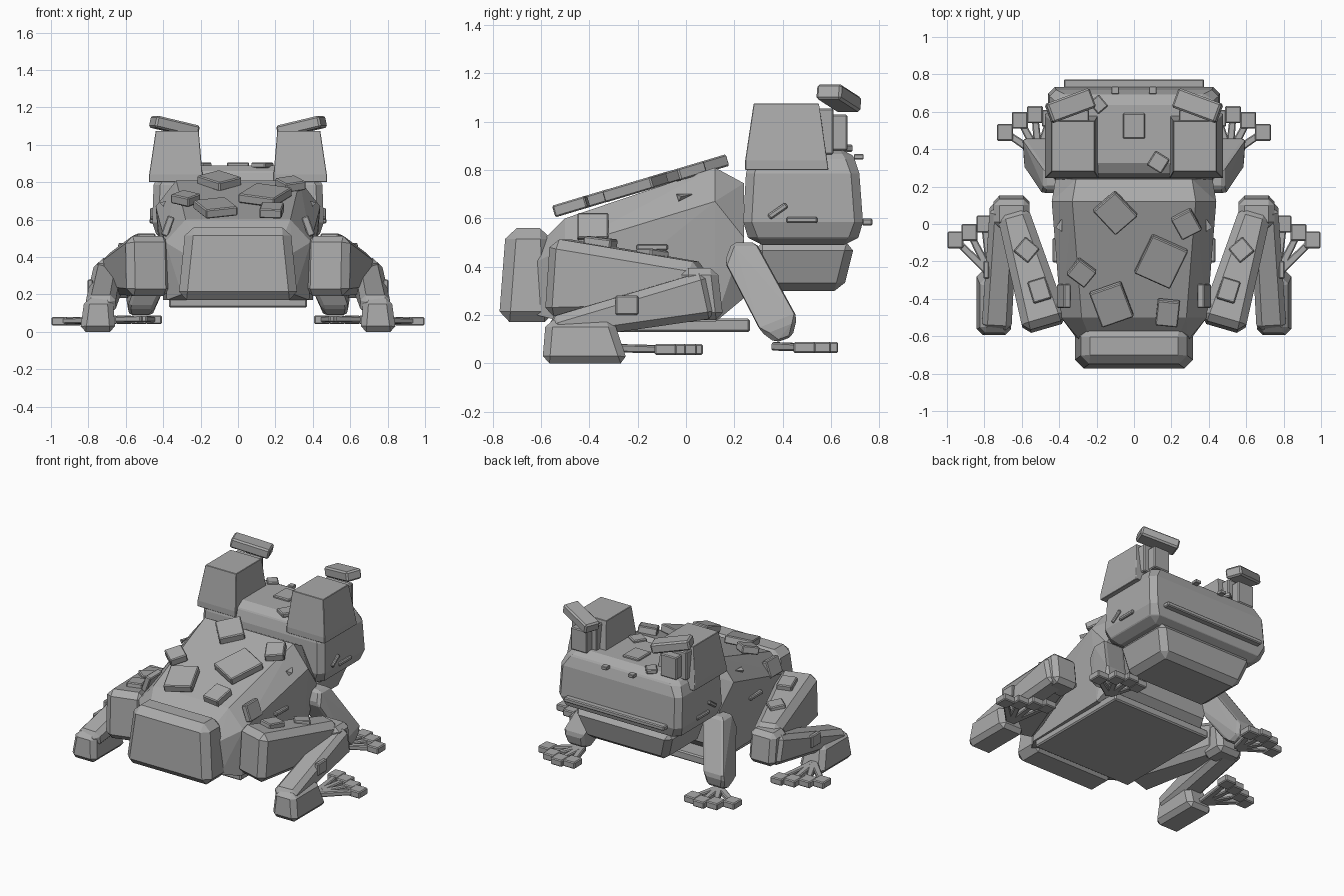
import bpy, bmesh, math
from mathutils import Vector, Matrix, Euler

skin = bpy.data.materials.new("grey_skin")
skin.diffuse_color = (0.4, 0.4, 0.4, 1)


def hull(name, pts, bevel=0.0, mirror=False):
    """Convex solid round the points, with optional bevel and x mirror."""
    bm = bmesh.new()
    for p in pts:
        bm.verts.new(p)
    bmesh.ops.convex_hull(bm, input=bm.verts[:])
    bmesh.ops.dissolve_limit(bm, angle_limit=0.02, verts=bm.verts[:], edges=bm.edges[:])
    bmesh.ops.recalc_face_normals(bm, faces=bm.faces[:])
    me = bpy.data.meshes.new(name)
    bm.to_mesh(me)
    bm.free()
    me.materials.append(skin)
    ob = bpy.data.objects.new(name, me)
    bpy.context.collection.objects.link(ob)
    if bevel:
        m = ob.modifiers.new("bevel", 'BEVEL')
        m.width, m.segments, m.limit_method = bevel, 1, 'ANGLE'
        m.angle_limit = math.radians(25)
    if mirror:
        ob.modifiers.new("mirror", 'MIRROR')
    return ob


def tiers(name, levels, bevel=0.0, mirror=False):
    """Stack of rectangles: z, x0, x1, y0, y1."""
    pts = [(x, y, z) for z, x0, x1, y0, y1 in levels for x in (x0, x1) for y in (y0, y1)]
    return hull(name, pts, bevel, mirror)


def box(name, loc, size, rot=(0, 0, 0), bevel=0.006, mirror=False, tilt=0.0):
    """Rotated box, rot in degrees; tilt is applied about x after rot."""
    r = Euler([math.radians(a) for a in rot]).to_matrix()
    r = Matrix.Rotation(tilt, 3, 'X') @ r
    pts = [Vector(loc) + r @ Vector((a * size[0] / 2, b * size[1] / 2, c * size[2] / 2))
           for a in (-1, 1) for b in (-1, 1) for c in (-1, 1)]
    return hull(name, pts, bevel, mirror)


def limb(name, p0, p1, s0, s1, bevel=0.03, mirror=True):
    """Tapered bar from p0 to p1; s = (sideways, upright) thickness."""
    p0, p1 = Vector(p0), Vector(p1)
    d = (p1 - p0).normalized()
    side = d.cross(Vector((0, 0, 1))).normalized()
    up = side.cross(d)
    pts = [p + side * a * s[0] / 2 + up * b * s[1] / 2
           for p, s in ((p0, s0), (p1, s1)) for a in (-1, 1) for b in (-1, 1)]
    return hull(name, pts, bevel, mirror)


# body: stations along y of (half width, height) for bottom, flank and back
stations = [(-0.62, (0.30, 0.20), (0.29, 0.42), (0.23, 0.48)),
            (-0.50, (0.38, 0.17), (0.39, 0.48), (0.28, 0.60)),
            (0.12, (0.40, 0.17), (0.44, 0.67), (0.33, 0.81)),
            (0.24, (0.35, 0.27), (0.42, 0.52), (0.31, 0.745))]
hull("body", [(s * w, y, z) for y, *ring in stations for w, z in ring for s in (-1, 1)])
tiers("rump", [(0.17, -0.32, 0.32, -0.775, -0.54), (0.56, -0.28, 0.28, -0.745, -0.56)], 0.045)
tiers("belly_plate", [(0.13, -0.37, 0.37, -0.50, 0.265), (0.185, -0.37, 0.37, -0.50, 0.265)], 0.008)

# head and jaw
tiers("head", [(0.49, -0.41, 0.41, 0.28, 0.69), (0.55, -0.46, 0.46, 0.235, 0.735),
               (0.82, -0.45, 0.45, 0.25, 0.715), (0.89, -0.38, 0.38, 0.29, 0.67)], 0.035)
tiers("jaw", [(0.30, -0.30, 0.30, 0.29, 0.65), (0.50, -0.37, 0.37, 0.28, 0.70)], 0.035)
box("mouth_line", (0, 0.75, 0.585), (0.75, 0.045, 0.03))
box("nostril", (0.10, 0.715, 0.855), (0.04, 0.04, 0.022), mirror=True, bevel=0.003)
box("mouth_corner", (0.455, 0.48, 0.593), (0.035, 0.13, 0.025), mirror=True)
box("cheek_mark", (0.455, 0.38, 0.63), (0.03, 0.09, 0.025), (35, 0, 0), mirror=True)

# eyes and brows
tiers("eye", [(0.80, 0.19, 0.475, 0.245, 0.59), (0.84, 0.19, 0.475, 0.245, 0.58),
              (1.075, 0.21, 0.44, 0.28, 0.55)], 0.045, True)
box("eye_rim", (0.335, 0.575, 0.96), (0.19, 0.07, 0.19), mirror=True)
box("pupil", (0.335, 0.635, 0.955), (0.12, 0.065, 0.15), mirror=True)
limb("brow", (0.225, 0.675, 1.07), (0.455, 0.59, 1.125), (0.11, 0.065), (0.11, 0.065), 0.01)

# hind legs
limb("thigh", (0.47, -0.55, 0.355), (0.65, 0.07, 0.31), (0.25, 0.33), (0.17, 0.21), 0.04)
tiers("knee", [(0.18, 0.56, 0.75, -0.02, 0.155), (0.395, 0.56, 0.75, -0.02, 0.13)], 0.03, True)
limb("shin", (0.695, 0.10, 0.285), (0.735, -0.56, 0.14), (0.15, 0.20), (0.16, 0.10), 0.03)
tiers("heel", [(0.0, 0.655, 0.845, -0.595, -0.24), (0.18, 0.67, 0.82, -0.58, -0.30)], 0.03, True)

# front legs
hull("front_leg", [(x, y, z) for x0, x1, y, z in
                   ((0.31, 0.49, 0.16, 0.42), (0.33, 0.48, 0.19, 0.50), (0.33, 0.48, 0.29, 0.50),
                    (0.45, 0.59, 0.31, 0.13), (0.46, 0.58, 0.37, 0.085), (0.46, 0.58, 0.44, 0.11),
                    (0.45, 0.60, 0.46, 0.19)) for x in (x0, x1)], 0.02, True)


def foot(name, base, tips, z):
    """Fan of thin toes, each ending in a square pad."""
    for i, (x, y) in enumerate(tips):
        limb(f"{name}_toe_{i + 1}", (*base, z), (x, y, z - 0.005), (0.045, 0.035), (0.035, 0.03), 0.006)
        box(f"{name}_pad_{i + 1}", (x, y, z - 0.005), (0.085, 0.09, 0.045), mirror=True)


foot("hind", (0.765, -0.27), [(0.955, -0.085), (0.88, -0.045), (0.80, 0.0), (0.72, 0.025)], 0.062)
foot("front", (0.51, 0.37), [(0.69, 0.49), (0.61, 0.555), (0.53, 0.585), (0.45, 0.565)], 0.07)

# plates on the sloping back: x, y, width, length, turn
slope = math.atan(0.30)
for i, (x, y, w, l, a) in enumerate([(-0.10, 0.06, 0.16, 0.18, 42), (0.28, 0.0, 0.12, 0.13, 28),
                                     (0.145, -0.20, 0.21, 0.23, -25), (-0.28, -0.26, 0.11, 0.12, 52),
                                     (-0.12, -0.43, 0.18, 0.20, 20), (0.18, -0.475, 0.12, 0.14, -6)]):
    box(f"back_plate_{i + 1}", (x, y, 0.79 + 0.295 * y), (w, l, 0.05), (0, 0, a), tilt=slope)

# plates on the head
for i, (x, y, w, l, a) in enumerate([(0, 0.525, 0.12, 0.135, 0), (0.13, 0.33, 0.09, 0.09, -32),
                                     (-0.19, 0.64, 0.07, 0.08, 40)]):
    box(f"head_plate_{i + 1}", (x, y, 0.89), (w, l, 0.03), (0, 0, a))

# plates on the hind legs and flanks
box("thigh_plate_front", (0.575, -0.14, 0.445), (0.10, 0.10, 0.05), (-7, 0, 40), mirror=True)
box("thigh_plate_rear", (0.505, -0.355, 0.495), (0.10, 0.12, 0.05), (-7, 0, -17), mirror=True)
box("shin_plate", (0.79, -0.245, 0.24), (0.03, 0.095, 0.08), mirror=True)
box("hip_plate", (0.375, -0.385, 0.565), (0.04, 0.13, 0.11), (0, -20, 0), mirror=True)
box("flank_mark", (0.415, -0.14, 0.48), (0.04, 0.13, 0.025), mirror=True)
hull("flank_spike", [(0.385, -0.04, 0.70), (0.385, 0.03, 0.70), (0.40, -0.03, 0.67), (0.42, -0.02, 0.69)],
     mirror=True)
